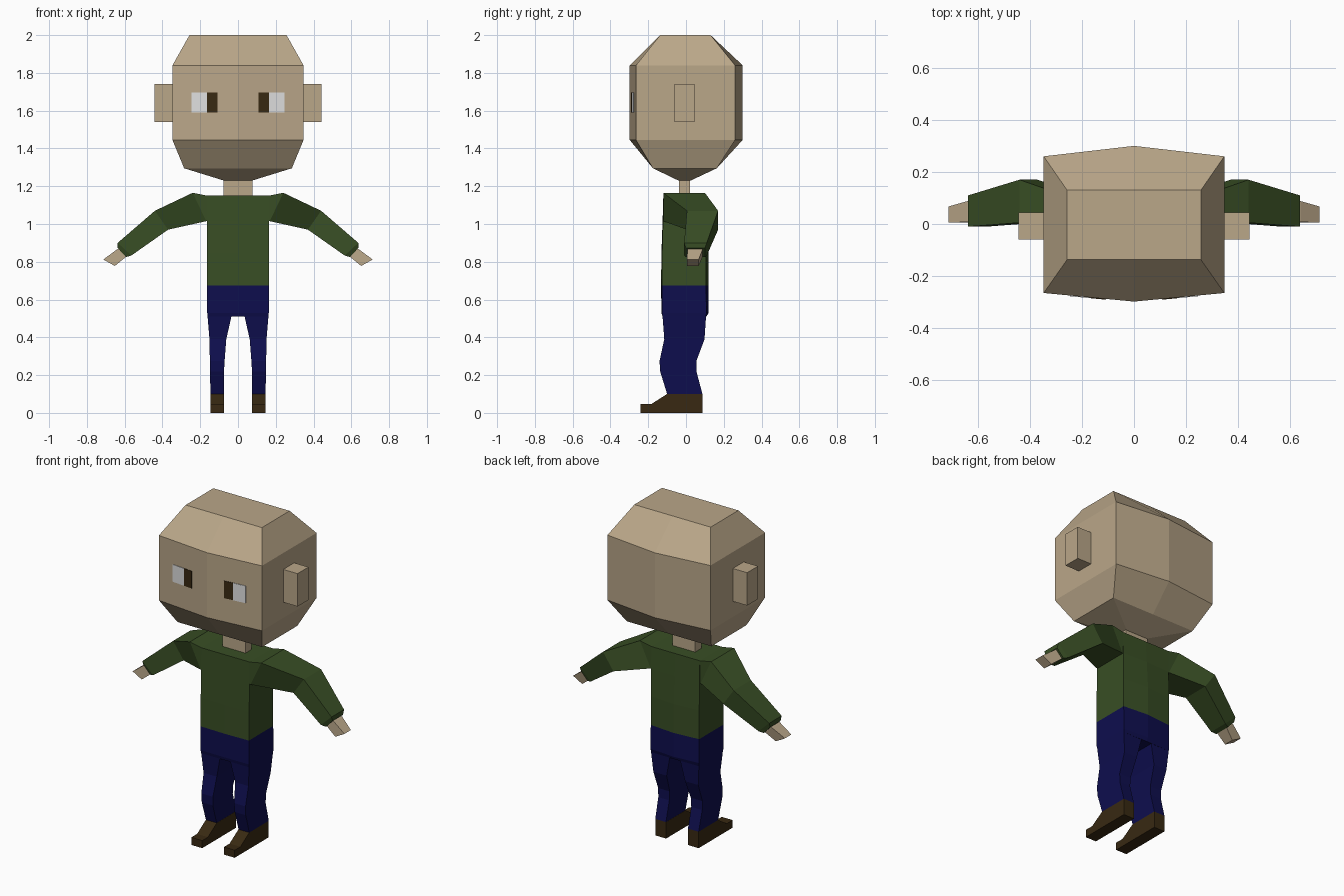
import bpy
import bmesh

if "Cube" in bpy.data.objects:
    bpy.data.objects.remove(bpy.data.objects["Cube"])


def material(name, r, g, b):
    m = bpy.data.materials.new(name)
    m.diffuse_color = (r, g, b, 1)
    m.use_nodes = True
    m.node_tree.nodes["Principled BSDF"].inputs["Base Color"].default_value = m.diffuse_color
    return m


SKIN = material("skin", 0.49, 0.385, 0.25)
GREEN = material("sweater_green", 0.040, 0.076, 0.018)
NAVY = material("trouser_navy", 0.0044, 0.0044, 0.076)
BROWN = material("dark_brown", 0.040, 0.022, 0.006)
WHITE = material("eye_white", 0.74, 0.74, 0.74)


def loft(name, rings, mat, caps=True):
    """Skin a list of equal-length point rings with flat faces."""
    bm = bmesh.new()
    vs = [[bm.verts.new(p) for p in ring] for ring in rings]
    n = len(vs[0])
    for a, b in zip(vs, vs[1:]):
        for i in range(n):
            j = (i + 1) % n
            bm.faces.new((a[i], a[j], b[j], b[i]))
    if caps:
        bm.faces.new(vs[0])
        bm.faces.new(vs[-1])
    bmesh.ops.recalc_face_normals(bm, faces=bm.faces)
    mesh = bpy.data.meshes.new(name)
    bm.to_mesh(mesh)
    bm.free()
    mesh.materials.append(mat)
    ob = bpy.data.objects.new(name, mesh)
    bpy.context.collection.objects.link(ob)
    return ob


def hexring(z, hx, front, back, mid_front, mid_back):
    """Rectangle with a raised centre crease on front and back."""
    return [(-hx, front, z), (0, mid_front, z), (hx, front, z),
            (hx, back, z), (0, mid_back, z), (-hx, back, z)]


def flat_ring(z, x0, x1, y0, y1):
    return [(x0, y0, z), (x1, y0, z), (x1, y1, z), (x0, y1, z)]


def limb_ring(s, top, bottom, y0, y1):
    """Tilted limb section given by its top and bottom (x, z) points."""
    return [(s * top[0], y0, top[1]), (s * top[0], y1, top[1]),
            (s * bottom[0], y1, bottom[1]), (s * bottom[0], y0, bottom[1])]


# Head and neck
loft("head", [hexring(*r) for r in (
    (2.0, 0.257, -0.137, 0.13, -0.137, 0.13),
    (1.84, 0.347, -0.265, 0.26, -0.298, 0.30),
    (1.445, 0.347, -0.265, 0.26, -0.298, 0.30),
    (1.295, 0.285, -0.175, 0.163, -0.175, 0.163),
    (1.23, 0.075, -0.04, 0.025, -0.04, 0.025))], SKIN)
loft("neck", [flat_ring(z, -0.077, 0.077, -0.038, 0.022) for z in (1.12, 1.25)], SKIN)

# Sweater body
loft("sweater_body", [hexring(*r) for r in (
    (0.675, 0.163, -0.128, 0.106, -0.132, 0.12),
    (0.85, 0.163, -0.126, 0.106, -0.130, 0.12),
    (1.015, 0.163, -0.122, 0.103, -0.124, 0.11),
    (1.15, 0.163, -0.12, 0.10, -0.12, 0.10))], GREEN)

# Trouser hips
loft("trouser_hips", [hexring(*r) for r in (
    (0.675, 0.163, -0.128, 0.106, -0.132, 0.12),
    (0.53, 0.163, -0.128, 0.108, -0.130, 0.12),
    (0.51, 0.161, -0.124, 0.106, -0.124, 0.108))], NAVY)


def face_y(x):
    """Front surface of the head at a given x."""
    return -0.298 + 0.033 * abs(x) / 0.347


def eye_plate(name, s, x0, x1, mat):
    loft(name, [[(s * x, face_y(x) + d, z) for x, d in
                 ((x0, -0.003), (x1, -0.003), (x1, 0.003), (x0, 0.003))]
                for z in (1.59, 1.695)], mat)


for side, s in (("right", -1), ("left", 1)):
    # Ear and eye
    loft(side + "_ear", [flat_ring(z, s * 0.33, s * 0.443, -0.06, 0.045)
                         for z in (1.54, 1.74)], SKIN)
    eye_plate(side + "_pupil", s, 0.108, 0.165, BROWN)
    eye_plate(side + "_eye_white", s, 0.165, 0.245, WHITE)

    # Sleeve bending back at the elbow, with a tapered cuff
    loft(side + "_sleeve", [limb_ring(s, *r) for r in (
        ((0.163, 1.15), (0.163, 1.015), -0.12, 0.10),
        ((0.24, 1.165), (0.168, 1.015), -0.12, 0.10),
        ((0.44, 1.07), (0.37, 0.97), 0.005, 0.17),
        ((0.637, 0.90), (0.565, 0.833), -0.01, 0.11),
        ((0.637, 0.873), (0.593, 0.825), 0.0, 0.10))], GREEN)
    loft(side + "_hand", [limb_ring(s, *r) for r in (
        ((0.60, 0.88), (0.565, 0.84), 0.008, 0.088),
        ((0.64, 0.866), (0.593, 0.826), 0.008, 0.088),
        ((0.713, 0.812), (0.652, 0.778), 0.005, 0.067))], SKIN)

    # Trouser leg with a bent knee
    loft(side + "_trouser_leg", [flat_ring(z, s * a, s * b, y0, y1)
                                 for z, a, b, y0, y1 in (
        (0.51, 0.035, 0.161, -0.124, 0.106),
        (0.39, 0.062, 0.151, -0.115, 0.098),
        (0.275, 0.071, 0.149, -0.14, 0.055),
        (0.22, 0.074, 0.148, -0.137, 0.055),
        (0.10, 0.074, 0.146, -0.10, 0.087))], NAVY)

    # Shoe from a side profile
    profile = ((0.087, 0), (0.087, 0.10), (-0.10, 0.10),
               (-0.185, 0.046), (-0.24, 0.046), (-0.24, 0))
    loft(side + "_shoe", [[(s * x, y, z) for y, z in profile]
                          for x in (0.073, 0.146)], BROWN)
